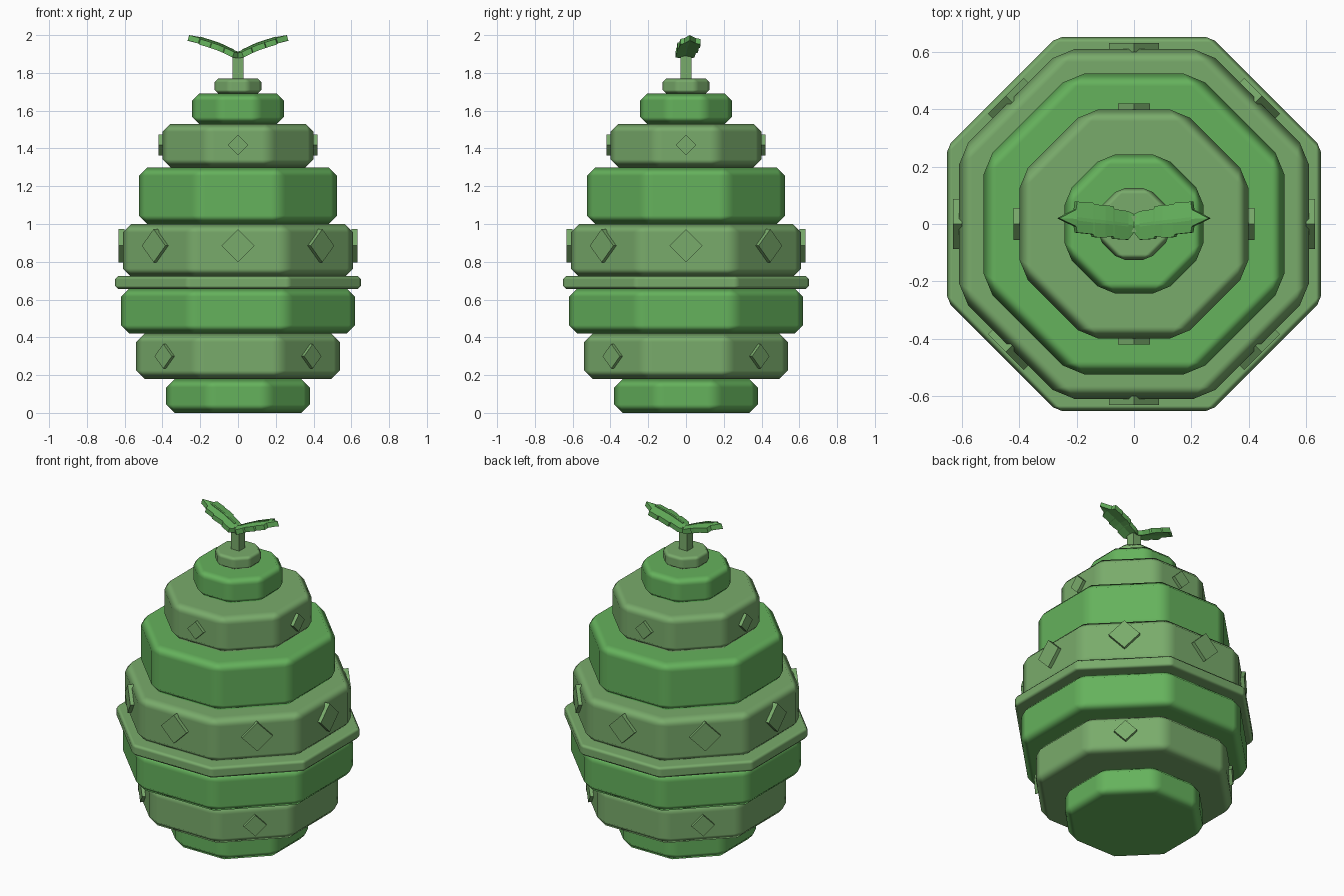
import bpy, bmesh, math
from mathutils import Matrix, Vector

if "Cube" in bpy.data.objects:
    bpy.data.objects.remove(bpy.data.objects["Cube"])


def srgb(r, g, b):
    f = lambda c: ((c / 255 + 0.055) / 1.055) ** 2.4
    return (f(r), f(g), f(b), 1)


def material(name, col):
    m = bpy.data.materials.new(name)
    m.diffuse_color = col
    m.use_nodes = True
    m.node_tree.nodes["Principled BSDF"].inputs["Base Color"].default_value = m.diffuse_color
    return m


BRIGHT = material("bright_green", srgb(101, 178, 92))
OLIVE = material("olive_green", srgb(121, 171, 107))


def finish(bm, name, mat, smooth=False):
    bmesh.ops.recalc_face_normals(bm, faces=bm.faces[:])
    me = bpy.data.meshes.new(name)
    bm.to_mesh(me)
    bm.free()
    me.materials.append(mat)
    for p in me.polygons:
        p.use_smooth = smooth
    ob = bpy.data.objects.new(name, me)
    bpy.context.collection.objects.link(ob)
    return ob


def bevel(ob, width):
    m = ob.modifiers.new("bevel", "BEVEL")
    m.width = width
    m.segments = 1
    m.limit_method = 'ANGLE'
    m.angle_limit = math.radians(30)
    m.harden_normals = True


# Octagonal tier with chamfered edges; r is the distance to the flat sides
def tier(name, z0, z1, r, width, mat):
    bm = bmesh.new()
    rad = r / math.cos(math.pi / 8)
    bmesh.ops.create_cone(
        bm, cap_ends=True, segments=8, radius1=rad, radius2=rad, depth=z1 - z0,
        matrix=Matrix.Translation((0, 0, (z0 + z1) / 2)))
    # make sure flat sides face the axes
    if max(v.co.x for v in bm.verts) > r + 1e-4:
        bmesh.ops.rotate(bm, verts=bm.verts[:], cent=(0, 0, 0),
                         matrix=Matrix.Rotation(math.pi / 8, 3, 'Z'))
    bevel(finish(bm, name, mat, True), width)


tier("base_tier", 0.0, 0.18, 0.38, 0.045, BRIGHT)
tier("lower_tier", 0.18, 0.42, 0.54, 0.045, OLIVE)
tier("wide_tier", 0.42, 0.66, 0.62, 0.045, BRIGHT)
tier("rim_band", 0.655, 0.725, 0.652, 0.018, OLIVE)
tier("middle_tier", 0.72, 1.0, 0.61, 0.045, OLIVE)
tier("upper_tier", 1.0, 1.3, 0.525, 0.045, BRIGHT)
tier("shoulder_tier", 1.3, 1.53, 0.40, 0.042, OLIVE)
tier("crown_tier", 1.53, 1.69, 0.243, 0.036, BRIGHT)
tier("cap_tier", 1.69, 1.77, 0.125, 0.02, OLIVE)


# Diamond plates standing on the tier sides
def diamonds(name, r, z, half, out, count, start):
    bm = bmesh.new()
    for i in range(count):
        a = start + i * 2 * math.pi / count
        s = half * math.sqrt(2)
        M = (Matrix.Rotation(a, 4, 'Z')
             @ Matrix.Translation((r + out / 2 - 0.005, 0, z))
             @ Matrix.Rotation(math.pi / 4, 4, 'X')
             @ Matrix.Diagonal((out + 0.01, s, s, 1)))
        bmesh.ops.create_cube(bm, size=1, matrix=M)
    finish(bm, name, OLIVE)


diamonds("middle_diamonds", 0.61, 0.885, 0.088, 0.022, 8, 0)
diamonds("lower_diamonds", 0.54, 0.30, 0.065, 0.02, 4, math.pi / 4)
diamonds("shoulder_diamonds", 0.40, 1.418, 0.055, 0.02, 4, 0)

# Stem
bm = bmesh.new()
bmesh.ops.create_cube(bm, size=1, matrix=Matrix.Translation((0, 0, 1.835))
                      @ Matrix.Diagonal((0.056, 0.056, 0.15, 1)))
finish(bm, "stem", OLIVE)

# Leaf stations: x, low y, rib y, high y, top z
LEAF = [
    (0.0, -0.03, -0.005, 0.035, 1.912), (0.02, -0.055, -0.003, 0.045, 1.92),
    (0.068, -0.052, 0.003, 0.052, 1.943), (0.072, -0.043, 0.003, 0.062, 1.945),
    (0.10, -0.047, 0.007, 0.066, 1.957), (0.138, -0.046, 0.011, 0.068, 1.970),
    (0.142, -0.036, 0.011, 0.074, 1.971), (0.198, -0.03, 0.018, 0.078, 1.989),
    (0.202, -0.008, 0.018, 0.05, 1.990), (0.258, 0.019, 0.02, 0.021, 2.0),
]


def leaf(name, side):
    bm = bmesh.new()
    rows = []
    for x, lo, mid, hi, z in LEAF:
        down = 0.010 * min(1, (hi - lo) / 0.1)
        pts = [(lo, z - down), (mid, z), (hi, z - down),
               (hi, z - down - 0.028), (mid, z - 0.03), (lo, z - down - 0.028)]
        lean = 0.3 * 0.03
        rows.append([bm.verts.new((side * (x + (lean if k > 2 and x > 0 else 0)), y, h))
                     for k, (y, h) in enumerate(pts)])
    for a, b in zip(rows, rows[1:]):
        for k in range(6):
            n = (k + 1) % 6
            bm.faces.new((a[k], a[n], b[n], b[k]))
    bm.faces.new(rows[0])
    bm.faces.new(rows[-1])
    finish(bm, name, BRIGHT)

    # raised midrib strip on top of the leaf
    bm = bmesh.new()
    rows = []
    for x, lo, mid, hi, z in LEAF[1:8]:
        rows.append([bm.verts.new((side * x, mid + dy, z + dz))
                     for dy, dz in ((-0.006, -0.006), (-0.006, 0.003),
                                    (0.006, 0.003), (0.006, -0.006))])
    for a, b in zip(rows, rows[1:]):
        for k in range(4):
            n = (k + 1) % 4
            bm.faces.new((a[k], a[n], b[n], b[k]))
    bm.faces.new(rows[0])
    bm.faces.new(rows[-1])
    finish(bm, name + "_midrib", BRIGHT)


leaf("right_leaf", 1)
leaf("left_leaf", -1)
